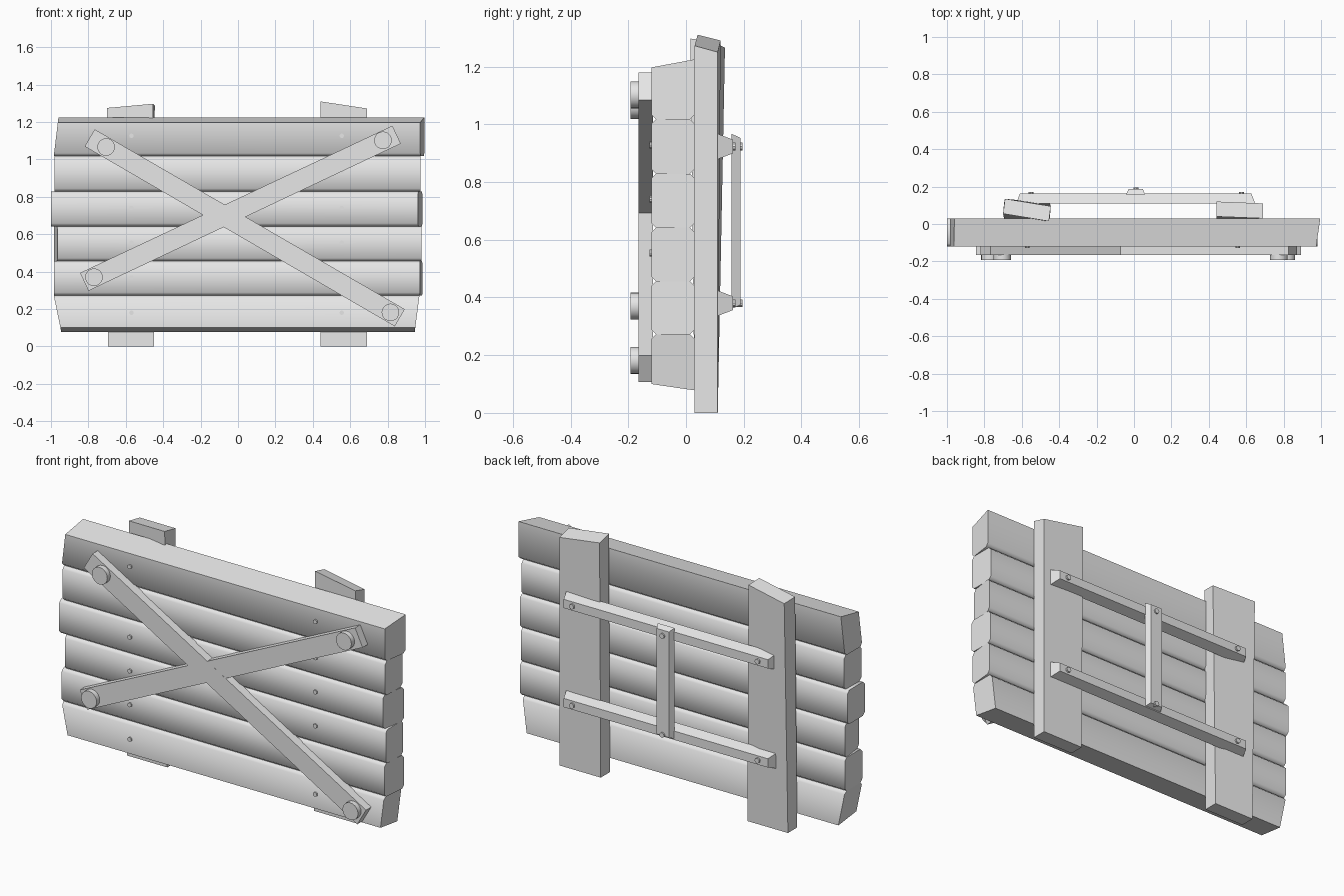
import bpy, bmesh, math
from mathutils import Vector

if "Cube" in bpy.data.objects:
    bpy.data.objects.remove(bpy.data.objects["Cube"], do_unlink=True)

grey = bpy.data.materials.new("plain grey wood")
grey.use_nodes = True
colour = (0.8, 0.8, 0.8, 1)
grey.diffuse_color = colour
grey.node_tree.nodes["Principled BSDF"].inputs["Base Color"].default_value = colour


def loft(name, ring_a, ring_b, smooth=0):
    """Solid between two rings with equal point counts."""
    bm = bmesh.new()
    a = [bm.verts.new(p) for p in ring_a]
    b = [bm.verts.new(p) for p in ring_b]
    n = len(a)
    bm.faces.new(a)
    bm.faces.new(b)
    for i in range(n):
        j = (i + 1) % n
        bm.faces.new((a[i], a[j], b[j], b[i]))
    bmesh.ops.recalc_face_normals(bm, faces=bm.faces)
    mesh = bpy.data.meshes.new(name)
    bm.to_mesh(mesh)
    bm.free()
    mesh.materials.append(grey)
    obj = bpy.data.objects.new(name, mesh)
    bpy.context.collection.objects.link(obj)
    if smooth:
        bpy.ops.object.select_all(action='DESELECT')
        obj.select_set(True)
        bpy.context.view_layer.objects.active = obj
        bpy.ops.object.shade_smooth_by_angle(angle=math.radians(smooth))
    return obj


def disc(name, x, z, radius, y0, y1, sides=16):
    def ring(y):
        return [(x + radius * math.cos(t), y, z + radius * math.sin(t))
                for t in (math.tau * i / sides for i in range(sides))]
    loft(name, ring(y0), ring(y1), 35)


def rect(x0, x1, z0, z1, y, inset=0.0):
    x0, x1, z0, z1 = x0 + inset, x1 - inset, z0 + inset, z1 - inset
    return [(x0, y, z0), (x1, y, z0), (x1, y, z1), (x0, y, z1)]


FRONT, BACK, CH = -0.12, 0.03, 0.016


def plank_profile(z0, z1, low_edge, high_edge):
    """Side outline; outer edges slope, inner edges are chamfered."""
    if low_edge:
        low = [(FRONT, z0 + 0.022), (BACK, z0)]
    else:
        low = [(FRONT, z0 + CH), (FRONT + CH, z0), (BACK - CH, z0), (BACK, z0 + CH)]
    if high_edge:
        high = [(BACK, z1), (FRONT, z1 - 0.028)]
    else:
        high = [(BACK, z1 - CH), (BACK - CH, z1), (FRONT + CH, z1), (FRONT, z1 - CH)]
    return low + high


# Planks: bottom, top, then each end's x, lean with height and lean with depth
planks = [
    (0.078, 0.272, -0.945, -0.04, 0.0, 0.945, 0.025, 0.0),
    (0.272, 0.456, -0.985, 0.0, 0.0, 0.972, 0.0, 0.014),
    (0.456, 0.642, -0.965, 0.0, -0.02, 0.98, 0.0, 0.0),
    (0.642, 0.828, -1.0, 0.0, 0.0, 0.962, 0.0, 0.024),
    (0.828, 1.017, -0.98, 0.0, 0.0, 0.976, 0.0, 0.0),
    (1.017, 1.225, -0.985, 0.025, 0.0, 0.974, 0.0, 0.022),
]
for i, (z0, z1, lx, lh, ld, rx, rh, rd) in enumerate(planks):
    outline = plank_profile(z0, z1, i == 0, i == len(planks) - 1)

    def end(x, lean_z, lean_y):
        return [(x + lean_z * (z - z0) / (z1 - z0)
                 + lean_y * (y - FRONT) / (BACK - FRONT), y, z) for y, z in outline]
    loft(f"plank_{i + 1}", end(lx, lh, ld), end(rx, rh, rd), 50)
    for side, nx in (("right", -0.57), ("left", 0.555)):
        disc(f"plank_nail_{side}_{i + 1}", nx, (z0 + z1) / 2 + 0.005,
             0.012, FRONT + 0.02, FRONT - 0.007, 10)

# Upright battens on the back, one twisted towards its top
loft("right_batten",
     [(-0.695, 0.03, 0), (-0.45, 0.03, 0), (-0.45, 0.11, 0), (-0.695, 0.11, 0)],
     [(-0.70, 0.055, 1.275), (-0.455, 0.015, 1.297),
      (-0.445, 0.095, 1.287), (-0.69, 0.135, 1.265)])
loft("left_batten",
     [(0.44, 0.03, 0), (0.69, 0.03, 0), (0.69, 0.11, 0), (0.44, 0.11, 0)],
     [(0.44, 0.04, 1.31), (0.69, 0.03, 1.272),
      (0.69, 0.11, 1.25), (0.44, 0.12, 1.29)])


# Diagonal braces on the front
def brace(name, start, finish, y0):
    a, b = Vector(start), Vector(finish)
    d = (b - a).normalized()
    side = Vector((-d.y, d.x)) * 0.053
    corners = [a - side, b - side, b + side, a + side]
    loft(name, [(c.x, y0, c.y) for c in corners],
         [(c.x, FRONT + 0.005, c.y) for c in corners])


brace("falling_brace", (-0.793, 1.115), (0.865, 0.153), -0.165)
brace("rising_brace", (-0.822, 0.345), (0.848, 1.132), -0.1645)
for i, (x, z) in enumerate([(-0.705, 1.066), (0.775, 1.102), (-0.77, 0.37), (0.815, 0.182)]):
    disc(f"brace_peg_{i + 1}", x, z, 0.047, -0.16, -0.192, 20)

# Back rails with sloped edges, joined by a short upright grip
for name, z in (("upper", 0.923), ("lower", 0.38)):
    loft(f"{name}_rail", rect(-0.63, 0.648, z - 0.044, z + 0.044, 0.11),
         rect(-0.63, 0.648, z - 0.044, z + 0.044, 0.162, 0.02))
    for side, x in (("right", -0.55), ("left", 0.575)):
        disc(f"{name}_rail_nail_{side}", x, z, 0.014, 0.15, 0.172, 10)
    disc(f"{name}_grip_nail", 0.01, z, 0.014, 0.17, 0.196, 10)
loft("grip", rect(-0.042, 0.06, 0.36, 0.967, 0.158),
     rect(-0.042, 0.06, 0.36, 0.967, 0.188, 0.014))
